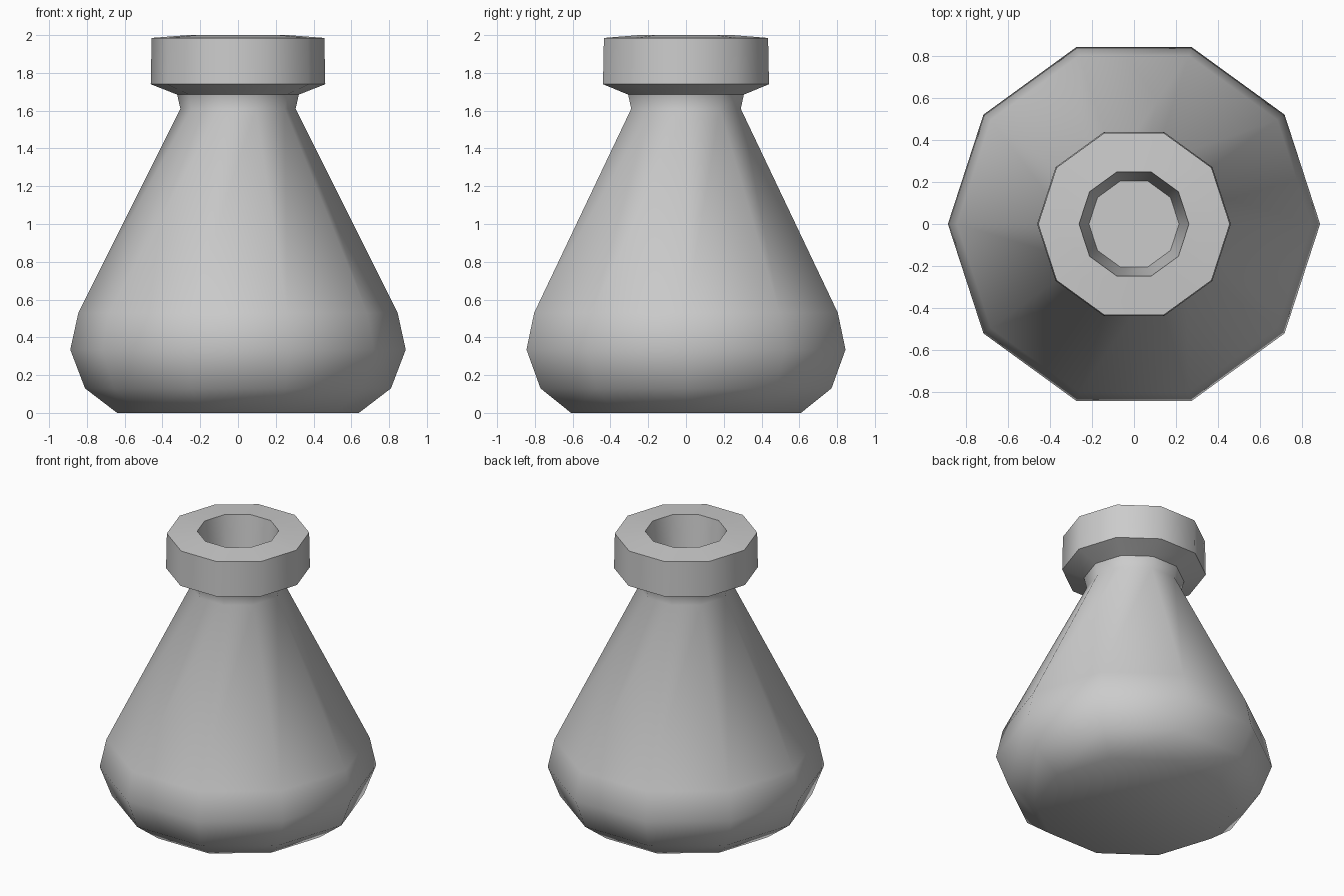
import bpy, bmesh
from math import cos, sin, radians, tau

if "Cube" in bpy.data.objects:
    bpy.data.objects.remove(bpy.data.objects["Cube"])

SIDES = 10


def lathe(name, profile, angle):
    """Revolve (radius, height) points into a closed ten-sided solid."""
    bm = bmesh.new()
    rings = [[bm.verts.new((r * cos(tau * i / SIDES), r * sin(tau * i / SIDES), z))
              for i in range(SIDES)] for r, z in profile]
    for a, b in zip(rings, rings[1:]):
        for i in range(SIDES):
            j = (i + 1) % SIDES
            bm.faces.new((a[i], a[j], b[j], b[i]))
    bm.faces.new(rings[0][::-1])
    bm.faces.new(rings[-1])
    bmesh.ops.recalc_face_normals(bm, faces=bm.faces[:])
    mesh = bpy.data.meshes.new(name)
    bm.to_mesh(mesh)
    bm.free()
    obj = bpy.data.objects.new(name, mesh)
    bpy.context.collection.objects.link(obj)
    bpy.ops.object.select_all(action='DESELECT')
    obj.select_set(True)
    bpy.context.view_layer.objects.active = obj
    bpy.ops.object.shade_smooth_by_angle(angle=radians(angle))
    return obj


# Flask: base, rounded belly, tapering neck, thick collar, recessed mouth
lathe("flask", [
    (0.64, 0.0), (0.81, 0.13), (0.888, 0.335), (0.845, 0.53),   # belly
    (0.305, 1.61), (0.322, 1.685),                              # neck
    (0.462, 1.74), (0.457, 1.985),                              # collar
    (0.262, 2.0), (0.215, 1.57),                                # mouth
], 45)
